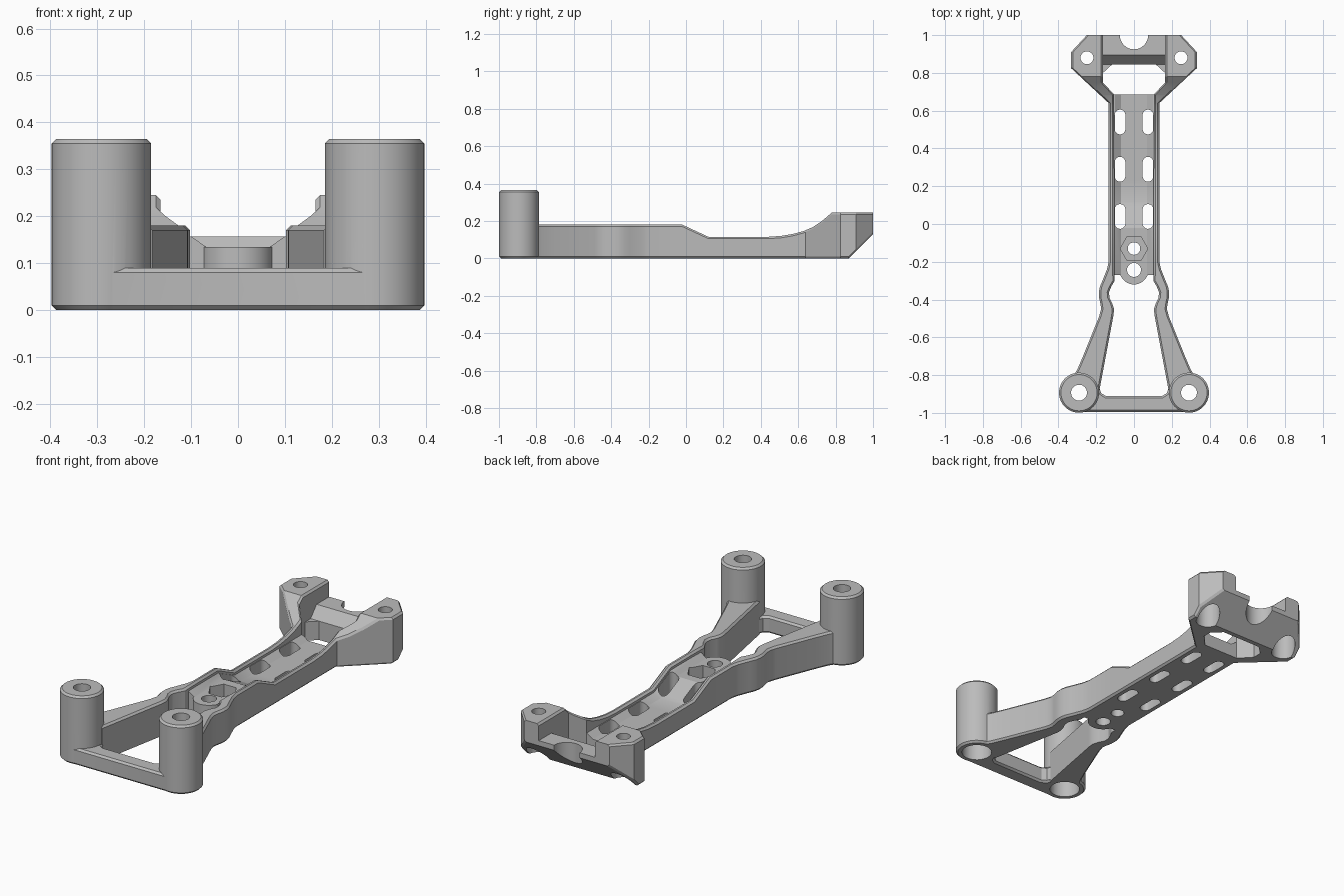
import bpy, bmesh, math
from mathutils import Matrix

old = bpy.data.objects.get("Cube")
if old:
    bpy.data.objects.remove(old, do_unlink=True)

grey = bpy.data.materials.new("plain_grey")
grey.use_nodes = True
grey.diffuse_color = (0.5, 0.5, 0.5, 1)
grey.node_tree.nodes["Principled BSDF"].inputs["Base Color"].default_value = (0.5, 0.5, 0.5, 1)


def finish(bm, name):
    bmesh.ops.recalc_face_normals(bm, faces=bm.faces)
    mesh = bpy.data.meshes.new(name)
    bm.to_mesh(mesh)
    bm.free()
    ob = bpy.data.objects.new(name, mesh)
    bpy.context.scene.collection.objects.link(ob)
    mesh.materials.append(grey)
    return ob


def loft(name, sections):
    """Skin matching closed rings of points and cap both ends."""
    bm = bmesh.new()
    rings = [[bm.verts.new(p) for p in s] for s in sections]
    n = len(rings[0])
    for a, b in zip(rings, rings[1:]):
        for i in range(n):
            j = (i + 1) % n
            bm.faces.new((a[i], a[j], b[j], b[i]))
    bm.faces.new(rings[0])
    bm.faces.new(rings[-1])
    return finish(bm, name)


def prism(name, pts, z0, z1, chamfer=0):
    bm = bmesh.new()
    base = bm.faces.new([bm.verts.new((x, y, z0)) for x, y in pts])
    top = bmesh.ops.extrude_face_region(bm, geom=[base])["geom"]
    for v in top:
        if isinstance(v, bmesh.types.BMVert):
            v.co.z = z1
    if chamfer:
        rims = [e for e in bm.edges if abs(e.verts[0].co.z - e.verts[1].co.z) < 1e-5]
        bmesh.ops.bevel(bm, geom=rims, offset=chamfer, segments=1, affect='EDGES')
    return finish(bm, name)


def circle(x, y, r, n=48):
    return [(x + r * math.cos(i * math.tau / n), y + r * math.sin(i * math.tau / n))
            for i in range(n)]


def capsule(x, y, r, straight):
    return [(px, py + math.copysign(straight / 2, py - y))
            for px, py in [(x + r * math.cos((i + .5) * math.tau / 24),
                            y + r * math.sin((i + .5) * math.tau / 24)) for i in range(24)]]


def lookup(table, y):
    if y <= table[0][0]:
        return table[0][1]
    for (a, u), (b, v) in zip(table, table[1:]):
        if y <= b:
            return u + (v - u) * (y - a) / (b - a)
    return table[-1][1]


def boolean(target, other, operation):
    m = target.modifiers.new(operation, 'BOOLEAN')
    m.operation, m.object, m.solver = operation, other, 'EXACT'
    deps = bpy.context.evaluated_depsgraph_get()
    mesh = bpy.data.meshes.new_from_object(target.evaluated_get(deps))
    target.modifiers.clear()
    target.data = mesh
    bpy.data.objects.remove(other, do_unlink=True)


# Shape of the side walls along y
top = [(-.02, .18), (.12, .115), (.44, .115), (.51, .12), (.57, .13), (.63, .146),
       (.68, .168), (.73, .202), (.78, .245)]
bottom = [(.87, 0), (1, .13)]
inner = [(-.88, .183), (-.48, .108), (-.45, .106), (-.42, .115), (-.39, .13), (-.36, .132),
         (-.33, .12), (-.3, .102), (-.2, .104), (.685, .105), (.75, .165)]
outer = [(-.88, .3), (-.81, .325), (-.77, .3), (-.7, .27), (-.49, .185), (-.45, .174),
         (-.42, .178), (-.39, .185), (-.36, .186), (-.33, .18), (-.3, .167), (-.24, .143),
         (-.2, .134), (.64, .134), (.825, .333), (.91, .333), (1, .25)]
stations = sorted({y for t in (top, bottom, inner, outer) for y, _ in t})


def wall(name, side):
    c, rings = .01, []
    for y in stations:
        t, b, xi, xo = (lookup(tab, y) for tab in (top, bottom, inner, outer))
        ring = [(xi, b), (xo - c, b), (xo, b + c), (xo, t - c),
                (xo - c, t), (xi + c, t), (xi, t - c)]
        rings.append([(side * x, y, z) for x, z in ring])
    return loft(name, rings)


frame = wall("bracket_frame", 1)
parts = [wall("left_wall", -1)]

# Channel floor, following the walls at a lower level
rings = []
for y in (-.27, -.02, .12, .685):
    h = lookup(top, min(y, .3)) - .045
    half = [(.12, 0), (.12, h + .024), (.1, h + .022), (.068, h)]
    rings.append([(x, y, z) for x, z in half] + [(-x, y, z) for x, z in reversed(half)])
parts.append(loft("channel_floor", rings))
parts.append(prism("round_boss", circle(0, -.243, .077), 0, .135))

# Rear bridge between the towers, with angled window corners
rings = []
for y, z in ((.845, .1), (.87, .128), (.895, .157), (1, .157)):
    b = lookup(bottom, y)
    rings.append([(-.18, y, b), (.18, y, b), (.18, y, z), (-.18, y, z)])
parts.append(loft("rear_bridge", rings))
for s in (-1, 1):
    parts.append(prism("window_corner", [(s * .175, .79), (s * .175, .86), (s * .11, .86),
                                         (s * .115, .845)], 0, .1))

# Front crossbar and round posts
half = [(.29, -.996), (.29, -.87), (.183, -.87), (.174, -.895), (.15, -.91)]
parts.append(prism("front_bar", half + [(-x, y) for x, y in reversed(half)], 0, .09, .01))
for s in (-1, 1):
    parts.append(prism("front_post", circle(s * .291, -.893, .106, 64), 0, .365, .01))

for p in parts:
    boolean(frame, p, 'UNION')

# Holes, counterbores, slots and the rear notch
cuts = [(circle(0, -.243, .037), -.1, .5), (circle(0, -.13, .033), -.1, .5),
        (circle(0, -.13, .073, 6), .07, .5), (circle(0, 1.0, .075), -.1, .5)]
for s in (-1, 1):
    cuts += [(circle(s * .291, -.893, .042), -.1, .5), (circle(s * .291, -.893, .075), -.1, .28),
             (circle(s * .249, .88, .034), -.1, .5), (circle(s * .249, .88, .06), -.1, .17)]
    cuts += [(capsule(s * .074, y, .028, .075), -.1, .5) for y in (.04, .29, .54)]
for pts, z0, z1 in cuts:
    cutter = prism("cutter", pts, z0, z1)
    cutter.hide_render = True
    boolean(frame, cutter, 'DIFFERENCE')

# Smooth round walls, keep hard edges
bpy.ops.object.select_all(action='DESELECT')
frame.select_set(True)
bpy.context.view_layer.objects.active = frame
bpy.ops.object.shade_smooth_by_angle(angle=math.radians(25))
